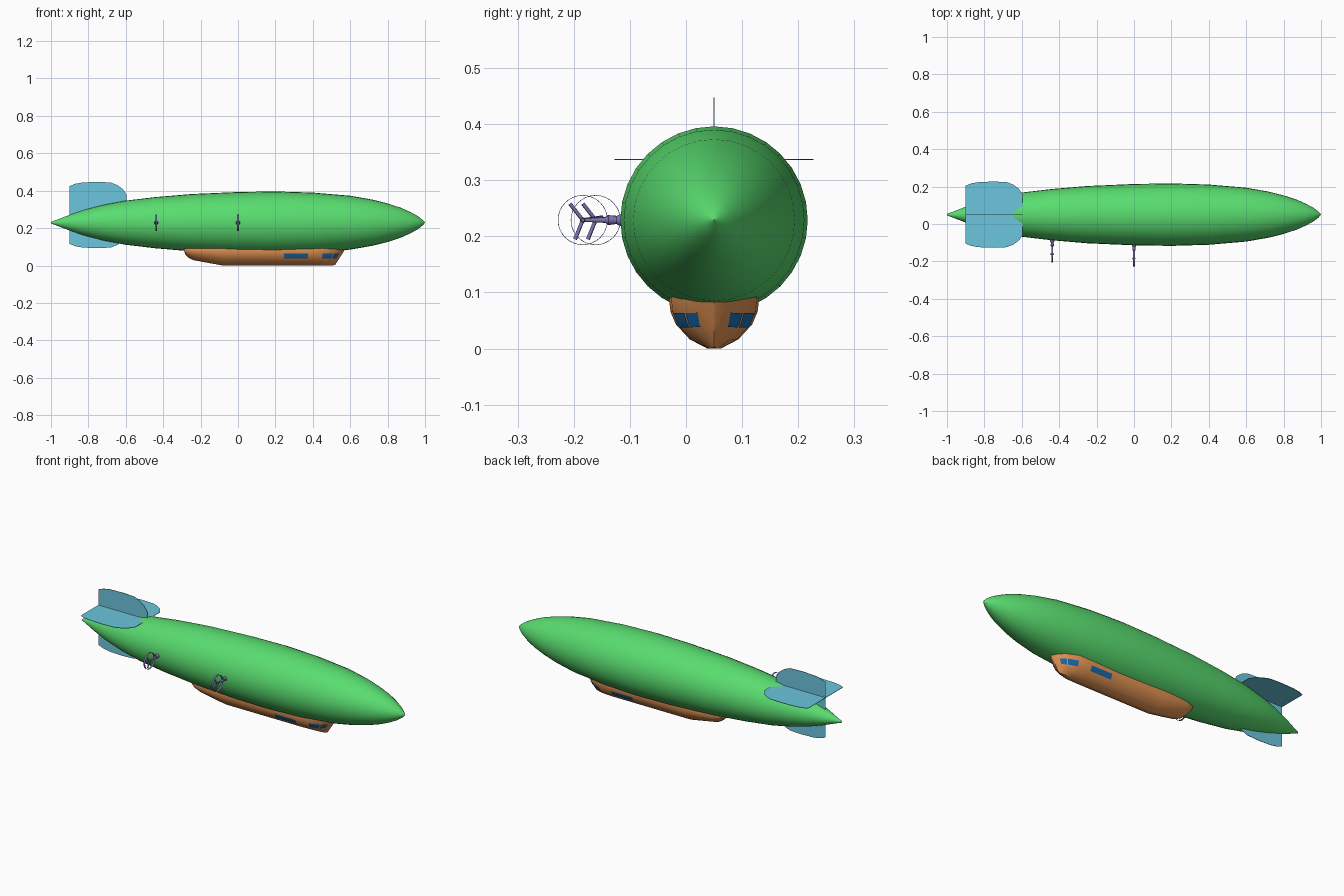
import bpy, bmesh, math
from mathutils import Matrix, Vector

if "Cube" in bpy.data.objects:
    bpy.data.objects.remove(bpy.data.objects["Cube"])

YC, ZC = 0.05, 0.229          # hull axis


def material(name, rgb):
    m = bpy.data.materials.new(name)
    m.diffuse_color = (*rgb, 1)
    m.use_nodes = True
    m.node_tree.nodes["Principled BSDF"].inputs["Base Color"].default_value = m.diffuse_color
    return m


GREEN = material("hull_green", (0.10, 0.72, 0.16))
CYAN = material("fin_blue", (0.15, 0.56, 0.72))
ORANGE = material("cabin_orange", (0.78, 0.30, 0.09))
BLUE = material("window_blue", (0.01, 0.16, 0.45))
PURPLE = material("engine_purple", (0.20, 0.17, 0.42))


def finish(name, bm, mat, angle=35):
    bmesh.ops.remove_doubles(bm, verts=bm.verts, dist=1e-5)
    bmesh.ops.recalc_face_normals(bm, faces=bm.faces)
    me = bpy.data.meshes.new(name)
    bm.to_mesh(me)
    bm.free()
    me.materials.append(mat)
    ob = bpy.data.objects.new(name, me)
    bpy.context.collection.objects.link(ob)
    bpy.ops.object.select_all(action='DESELECT')
    ob.select_set(True)
    bpy.context.view_layer.objects.active = ob
    bpy.ops.object.shade_smooth_by_angle(angle=math.radians(angle))
    return ob


def loft(bm, rings, closed=True):
    vs = [[bm.verts.new(p) for p in r] for r in rings]
    n = len(vs[0])
    for a, b in zip(vs, vs[1:]):
        for i in range(n if closed else n - 1):
            j = (i + 1) % n
            bm.faces.new((a[i], a[j], b[j], b[i]))
    return vs


def lerp_table(table, x):
    for a, b in zip(table, table[1:]):
        if x <= b[0]:
            f = (x - a[0]) / (b[0] - a[0])
            return [p + (q - p) * f for p, q in zip(a, b)]
    return table[-1]


# Hull: lathed profile (x, radius)
profile = [(-1, .004), (-.97, .015), (-.9, .042), (-.82, .069), (-.72, .095), (-.6, .118), (-.44, .137),
           (-.25, .153), (0, .164), (.2, .167), (.4, .161), (.6, .144), (.72, .123),
           (.8, .103), (.87, .080), (.92, .058), (.96, .036), (.985, .017), (1, .001)]
bm = bmesh.new()
N = 32
rings = loft(bm, [[(x, YC + r * math.cos(2 * math.pi * i / N), ZC + r * math.sin(2 * math.pi * i / N))
                   for i in range(N)] for x, r in profile])
bm.faces.new(rings[0])
bm.faces.new(rings[-1])
finish("hull", bm, GREEN)

# Tail fins: one thin outline, used upright and flat
half = [(-.9, .155), (-.87, .167), (-.83, .174), (-.75, .177), (-.68, .174),
        (-.645, .160), (-.615, .138), (-.595, .108)]
outline = half + [(x, -s) for x, s in reversed(half)]
for name, to3d in (("vertical_fin", lambda x, s, d: (x, YC + d, .27 + s)),
                   ("horizontal_fin", lambda x, s, d: (x, YC + s, .337 + d))):
    bm = bmesh.new()
    sides = loft(bm, [[to3d(x, s, d) for x, s in outline] for d in (-.0012, .0012)])
    for ring in sides:
        bm.faces.new(ring)
    finish(name, bm, CYAN)

# Gondola stations: x at top, half width, bottom z, x at bottom
stations = [(-.29, .050, .058, -.282), (-.275, .060, .042, -.265), (-.24, .068, .029, -.24),
            (-.16, .076, .014, -.16), (-.08, .08, 0, -.08), (.38, .08, 0, .38), (.45, .076, 0, .44),
            (.52, .052, 0, .485), (.555, .025, .001, .508), (.572, .0005, .004, .52)]
section = [(0, .15), (.19, .54), (.5, .85), (.76, .97), (1, 1), (1.18, .98)]  # height, width


def gondola_point(x, t, side, out=0.0):
    xt, w, zb, xb = lerp_table(stations, x)
    u = lerp_table(section, t)[1]
    return Vector((xb + (xt - xb) * t + out * (1 if x > .45 else 0), YC + side * (w * u + out),
                   zb + t * (.086 - zb)))


bm = bmesh.new()
ends = loft(bm, [[gondola_point(s[0], t, -1) for t, _ in reversed(section)] +
                 [gondola_point(s[0], t, 1) for t, _ in section] for s in stations])
bm.faces.new(ends[0])
bm.faces.new(ends[-1])
finish("gondola", bm, ORANGE, 30)

# Windows: patches that follow the gondola skin on both sides
for name, x0, x1 in (("side_window", .245, .375), ("front_side_window", .455, .515),
                     ("windscreen", .521, .55)):
    for label, side in (("left", -1), ("right", 1)):
        bm = bmesh.new()
        xs = sorted([x0, x1] + [s[0] for s in stations if x0 < s[0] < x1])
        loft(bm, [[gondola_point(x, t, side, .0015) for t in (.44, .5, .74)] for x in xs], False)
        ob = finish(f"{name}_{label}", bm, BLUE)

# Engines: strut, hub, three blades and a thin guard ring
for label, ex, ey, root in (("front", 0.0, -.184, -.108), ("rear", -.437, -.161, -.08)):
    bm = bmesh.new()
    # turned strut from hull to hub
    strut = [(root, .011), (ey + .067, .011), (ey + .060, .007), (ey + .046, .009),
             (ey + .040, .005), (ey, .003)]
    M = 12
    r = loft(bm, [[(ex + s * math.cos(2 * math.pi * i / M), y, ZC + s * math.sin(2 * math.pi * i / M))
                   for i in range(M)] for y, s in strut])
    bm.faces.new(r[0])
    bm.faces.new(r[-1])
    finish(f"{label}_engine_strut", bm, PURPLE)

    bm = bmesh.new()
    centre = Matrix.Translation((ex, ey, ZC))
    bmesh.ops.create_cone(bm, cap_ends=True, segments=12, radius1=.005, radius2=.003, depth=.018,
                          matrix=centre @ Matrix.Rotation(math.pi / 2, 4, 'Y'))
    for k in range(3):
        turn = Matrix.Rotation(math.radians(38 + 120 * k), 4, 'X')
        bmesh.ops.create_cube(bm, size=1, matrix=centre @ turn @ Matrix.Translation((0, 0, .020)) @
                              Matrix.Rotation(math.radians(35), 4, 'Z') @
                              Matrix.Diagonal((.002, .007, .034, 1)))
    finish(f"{label}_propeller", bm, PURPLE)

    bm = bmesh.new()
    R = [(-.005, .0435), (.005, .0435), (.005, .0445), (-.005, .0445), (-.005, .0435)]
    loft(bm, [[(ex + d, ey + s * math.cos(2 * math.pi * i / N), ZC + s * math.sin(2 * math.pi * i / N))
               for i in range(N)] for d, s in R])
    finish(f"{label}_guard_ring", bm, PURPLE)
